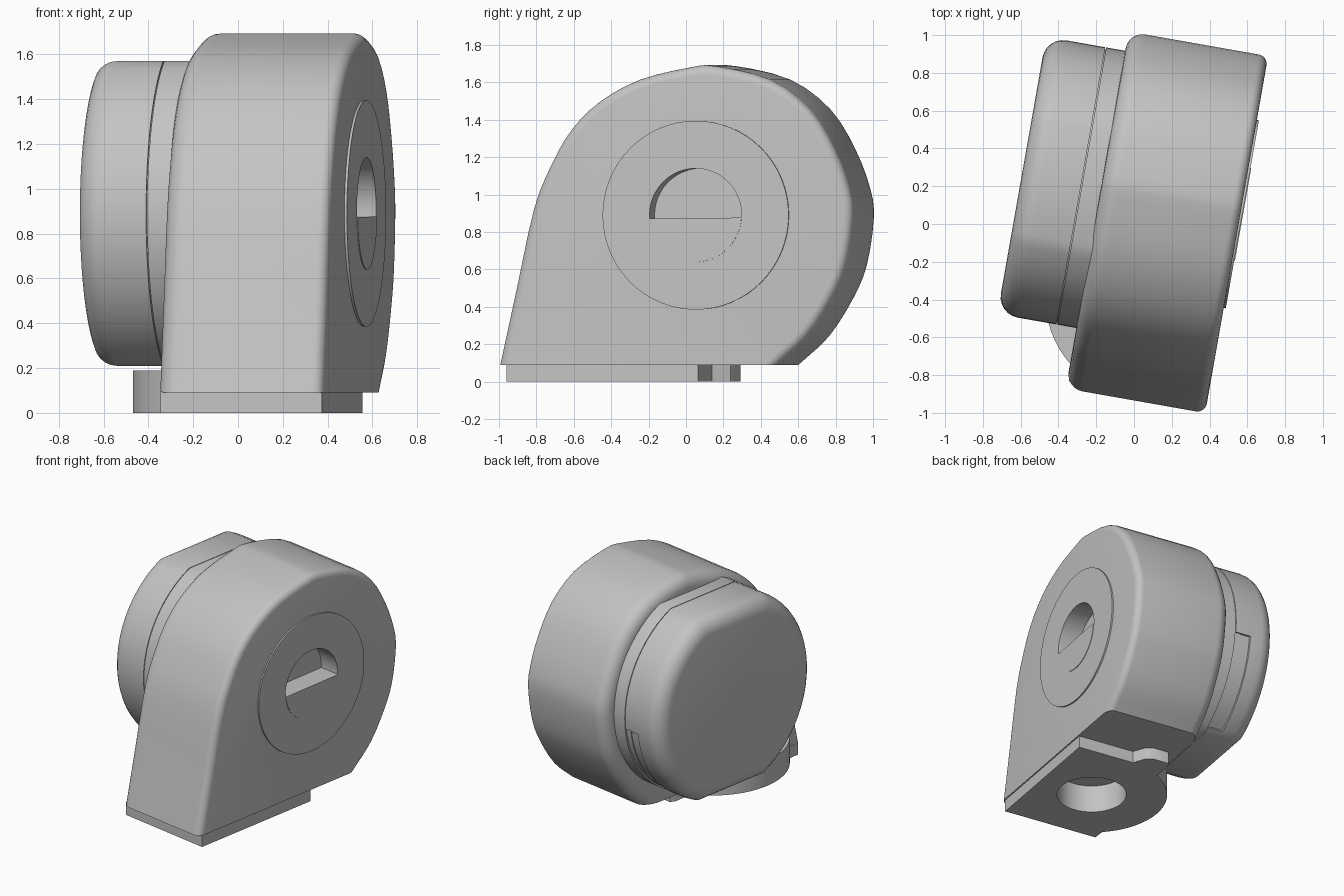
import bpy, bmesh
from math import radians, sin, cos, pi
from mathutils import Vector

if "Cube" in bpy.data.objects:
    bpy.data.objects.remove(bpy.data.objects["Cube"])

TURN = radians(-10)      # whole unit is yawed on its base
HUB = Vector((0.15, 0.89))   # fan axis in (y, z)
PORT = Vector((0.127, -0.374))  # mounting hole axis in (x, y)

grey = bpy.data.materials.new("light_grey")
grey.use_nodes = True
grey.diffuse_color = (0.55, 0.55, 0.55, 1)
grey.node_tree.nodes["Principled BSDF"].inputs["Base Color"].default_value = (0.55, 0.55, 0.55, 1)


def arc(center, radius, start, end, steps):
    """Points on a circular arc, angles in degrees."""
    out = []
    for i in range(steps + 1):
        a = radians(start + (end - start) * i / steps)
        out.append(center + radius * Vector((cos(a), sin(a))))
    return out


def circle(center, radius, steps=64):
    return arc(center, radius, 0, 360, steps)[:-1]


def spline(points, steps=3):
    """Smooth curve through the points."""
    p = [Vector(q) for q in points]
    p = [p[0] * 2 - p[1]] + p + [p[-1] * 2 - p[-2]]
    out = []
    for a, b, c, d in zip(p, p[1:], p[2:], p[3:]):
        for i in range(steps):
            t = i / steps
            out.append(0.5 * (2 * b + (c - a) * t + (2 * a - 5 * b + 4 * c - d) * t ** 2
                              + (3 * b - a - 3 * c + d) * t ** 3))
    return out + [p[-2]]


def prism(name, outline, low, high, axis="x", bevel_low=0, bevel_high=0, floor=None):
    """Extrude an outline along an axis, rounding the rims above the floor."""
    bm = bmesh.new()
    place = (lambda q, h: (h, q[0], q[1])) if axis == "x" else (lambda q, h: (q[0], q[1], h))
    ends = [[bm.verts.new(place(q, h)) for q in outline] for h in (low, high)]
    bm.faces.new(ends[0])
    bm.faces.new(ends[1])
    n = len(outline)
    for i in range(n):
        j = (i + 1) % n
        bm.faces.new((ends[0][i], ends[0][j], ends[1][j], ends[1][i]))
    bmesh.ops.recalc_face_normals(bm, faces=bm.faces)
    for level, width in ((low, bevel_low), (high, bevel_high)):
        if width:
            rim = [e for e in bm.edges if all(abs(v.co.x - level) < 1e-5 for v in e.verts)
                   and (floor is None or max(v.co.z for v in e.verts) > floor + 1e-4)]
            bmesh.ops.bevel(bm, geom=rim, offset=width, segments=6, profile=0.5, affect="EDGES")
    mesh = bpy.data.meshes.new(name)
    bm.to_mesh(mesh)
    bm.free()
    mesh.materials.append(grey)
    ob = bpy.data.objects.new(name, mesh)
    ob.rotation_euler.z = TURN
    bpy.context.collection.objects.link(ob)
    return ob


def activate(ob):
    bpy.ops.object.select_all(action="DESELECT")
    ob.select_set(True)
    bpy.context.view_layer.objects.active = ob


def carve(cutter, *targets):
    """Subtract a helper from the targets, then drop it."""
    cutter.hide_render = True
    bpy.context.view_layer.update()
    for ob in targets:
        activate(ob)
        mod = ob.modifiers.new("cut", "BOOLEAN")
        mod.operation = "DIFFERENCE"
        mod.solver = "EXACT"
        mod.object = cutter
        bpy.ops.object.modifier_apply(modifier=mod.name)
    bpy.data.objects.remove(cutter)


# Scroll housing
scroll = [(-0.92, 0.09), (-0.83, 0.5), (-0.735, 0.93), (-0.637, 1.17), (-0.53, 1.35),
          (-0.375, 1.5), (-0.16, 1.615), (0.11, 1.68), (0.25, 1.687), (0.547, 1.615),
          (0.765, 1.455), (0.90, 1.24), (0.98, 1.03), (0.998, 0.87), (0.96, 0.62),
          (0.884, 0.44), (0.754, 0.24), (0.59, 0.09)]
housing = prism("scroll_housing", spline(scroll), -0.205, 0.545, "x", 0.09, 0.05, floor=0.09)


# Motor cover: a round drum with flat top and bottom
def drum(scale=1.0):
    half = 65.9
    r = 0.745 * scale
    return arc(HUB, r, -half, half, 24) + arc(HUB, r, 180 - half, 180 + half, 24)


cap = prism("motor_cap", drum(), -0.63, -0.312, "x", 0.11)
neck = prism("motor_neck", drum(), -0.307, 0.0)
core = prism("motor_core", drum(0.985), -0.35, -0.25)

# Shallow pocket low on the back of the cap
pocket = prism("pocket_cutter", arc(HUB, 0.9, -62, -6, 16) + arc(HUB, 0.727, -6, -62, 16), -0.43, -0.2)
carve(pocket, cap)

# Mounting base with rounded ear and rear tab
ear_arc = arc(PORT, 0.53, 120, 232, 20)
base_outline = [Vector(q) for q in ((-0.195, -0.88), (0.535, -0.88), (0.535, 0.16), (0.1, 0.16),
                                    (0.05, 0.25), (0.0, 0.275), (-0.12, 0.275), (-0.138, 0.24))]
base = prism("mounting_base", base_outline + ear_arc, 0, 0.095, "z")
ear = prism("mounting_ear", ear_arc, 0.09, 0.19, "z")
carve(prism("port_cutter", circle(PORT, 0.243), -0.1, 0.21, "z"), base, housing)

# Inlet ring and half-open hub
ring = prism("inlet_ring", circle(HUB - Vector((0, 0)), 0.505), 0.53, 0.556)
shutter = prism("hub_shutter", arc(HUB, 0.25, 184, 357, 32), 0.54, 0.56)
opening = prism("opening_cutter", arc(HUB, 0.25, -3, 184, 32), 0.4, 0.7)
carve(opening, ring, housing)

for part in (housing, cap, neck, core, base, ear, ring, shutter):
    activate(part)
    bpy.ops.object.shade_smooth_by_angle(angle=radians(30))
bpy.ops.object.select_all(action="DESELECT")
